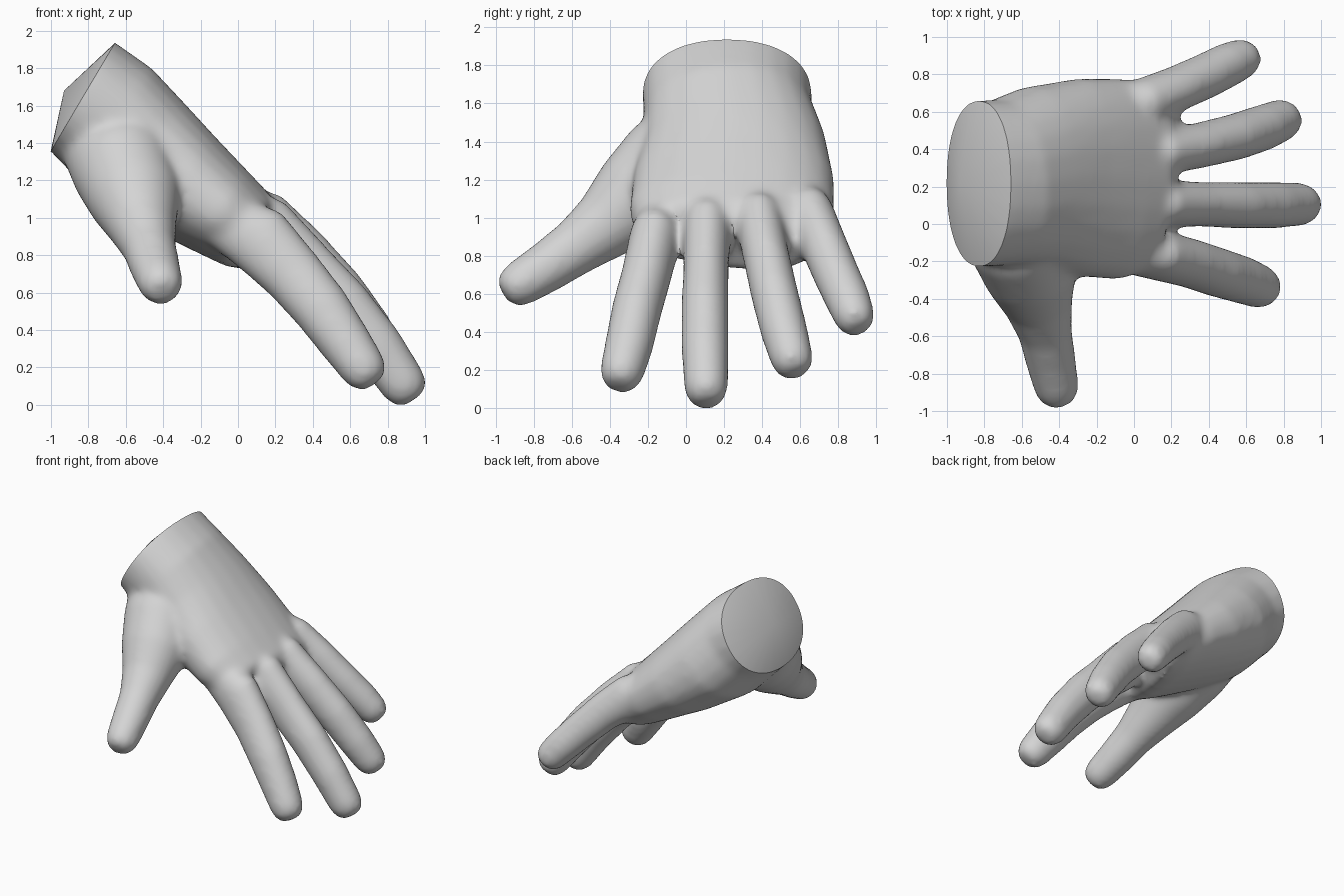
import bpy, bmesh, math
from mathutils import Vector

if "Cube" in bpy.data.objects:
    bpy.data.objects.remove(bpy.data.objects["Cube"])

skin = bpy.data.materials.new("light_grey")
skin.diffuse_color = (0.66, 0.66, 0.66, 1)
skin.use_nodes = True
skin.node_tree.nodes["Principled BSDF"].inputs["Base Color"].default_value = skin.diffuse_color
parts = []
SIDES = 24


def superpow(v, e):
    return math.copysign(abs(v) ** (2 / e), v)


def loft(name, rows, side_hint, exponent=2.0, round_tip=True):
    """Closed tube through rows of (x, y, z, side radius, depth radius)."""
    pts = [Vector(r[:3]) for r in rows]
    rings = []
    for i, r in enumerate(rows):
        t = (pts[min(i + 1, len(pts) - 1)] - pts[max(i - 1, 0)]).normalized()
        rings.append((pts[i], t, r[3], r[4]))
    if round_tip:
        p, t, a, b = rings[-1]
        for k in (0.5, 0.85):
            s = math.sqrt(1 - k * k)
            rings.append((p + t * a * k, t, a * s, b * s))
    bm = bmesh.new()
    loops = []
    for p, t, a, b in rings:
        side = (side_hint - t * side_hint.dot(t)).normalized()
        up = side.cross(t)
        loops.append([bm.verts.new(
            p + side * a * superpow(math.cos(2 * math.pi * k / SIDES), exponent)
            + up * b * superpow(math.sin(2 * math.pi * k / SIDES), exponent))
            for k in range(SIDES)])
    for u, v in zip(loops, loops[1:]):
        for k in range(SIDES):
            j = (k + 1) % SIDES
            bm.faces.new((u[k], u[j], v[j], v[k]))
    bm.faces.new(loops[0][::-1])
    bm.faces.new(loops[-1])
    bmesh.ops.recalc_face_normals(bm, faces=bm.faces)
    me = bpy.data.meshes.new(name)
    bm.to_mesh(me)
    bm.free()
    ob = bpy.data.objects.new(name, me)
    bpy.context.collection.objects.link(ob)
    parts.append(ob)


Y = Vector((0, 1, 0))

# palm, running on past the wrist so it can be cut cleanly
loft("palm", [
    (-1.06, 0.215, 1.80, .445, .335), (-.83, 0.215, 1.65, .445, .335),
    (-.70, 0.22, 1.545, .445, .35), (-.54, 0.25, 1.375, .485, .35),
    (-.305, 0.25, 1.19, .53, .305), (-.08, 0.24, 1.025, .54, .255),
    (0.07, 0.24, 0.915, .50, .22), (0.13, 0.22, 0.865, .40, .17)],
    Y, 2.2, False)

# four fingers, rooted inside the palm
loft("index_finger", [
    (-.14, -.12, 1.02, .12, .14), (0.12, -.165, 0.88, .135, .19),
    (0.30, -.21, 0.69, .132, .165), (0.45, -.26, 0.51, .132, .155),
    (0.58, -.30, 0.325, .128, .14), (0.67, -.335, 0.195, .118, .125)], Y)
loft("middle_finger", [
    (-.12, 0.12, 1.06, .11, .14), (0.15, 0.11, 0.94, .128, .18),
    (0.36, 0.105, 0.735, .12, .16), (0.56, 0.10, 0.54, .125, .15),
    (0.745, 0.10, 0.315, .125, .14), (0.885, 0.105, 0.11, .117, .127)], Y)
loft("ring_finger", [
    (-.12, 0.34, 1.07, .11, .14), (0.15, 0.385, 0.98, .125, .165),
    (0.35, 0.42, 0.80, .122, .152), (0.54, 0.465, 0.60, .125, .145),
    (0.69, 0.515, 0.405, .124, .135), (0.785, 0.555, 0.262, .114, .122)], Y)
loft("little_finger", [
    (-.20, 0.57, 1.10, .12, .13), (0.05, 0.65, 1.01, .13, .16),
    (0.22, 0.72, 0.865, .122, .142), (0.38, 0.79, 0.70, .122, .133),
    (0.495, 0.848, 0.575, .12, .126), (0.57, 0.882, 0.487, .11, .118)], Y)

# thumb and the ball of muscle at its root
loft("thumb", [
    (-.67, 0.07, 1.40, .28, .26), (-.61, -.09, 1.26, .28, .285),
    (-.55, -.27, 1.10, .25, .245), (-.51, -.43, 0.955, .185, .185),
    (-.475, -.58, 0.845, .145, .15), (-.445, -.73, 0.742, .135, .135),
    (-.415, -.87, 0.655, .122, .122)], Vector((1, 0, 0)))

# fuse the parts into one soft skin
bpy.ops.object.select_all(action='DESELECT')
for ob in parts:
    ob.select_set(True)
hand = parts[0]
bpy.context.view_layer.objects.active = hand
bpy.ops.object.join()
hand.name = "hand"
mod = hand.modifiers.new("fuse", 'REMESH')
mod.mode = 'VOXEL'
mod.voxel_size = 0.02
mod = hand.modifiers.new("soften", 'SMOOTH')
mod.factor, mod.iterations = 0.5, 22
for m in ("fuse", "soften"):
    bpy.ops.object.modifier_apply(modifier=m)

# cut the wrist and close it with a shallow cone
bm = bmesh.new()
bm.from_mesh(hand.data)
bmesh.ops.bisect_plane(
    bm, geom=bm.verts[:] + bm.edges[:] + bm.faces[:],
    plane_co=(-.83, 0.215, 1.645), plane_no=(-.86, 0, 0.51), clear_outer=True)
rim = [e for e in bm.edges if e.is_boundary]
tip = bm.verts.new((-.93, 0.215, 1.68))
for e in rim:
    bm.faces.new((e.verts[0], e.verts[1], tip))
bmesh.ops.recalc_face_normals(bm, faces=bm.faces)
bm.to_mesh(hand.data)
bm.free()
hand.data.materials.clear()
hand.data.materials.append(skin)
bpy.ops.object.shade_smooth_by_angle(angle=math.radians(40))
